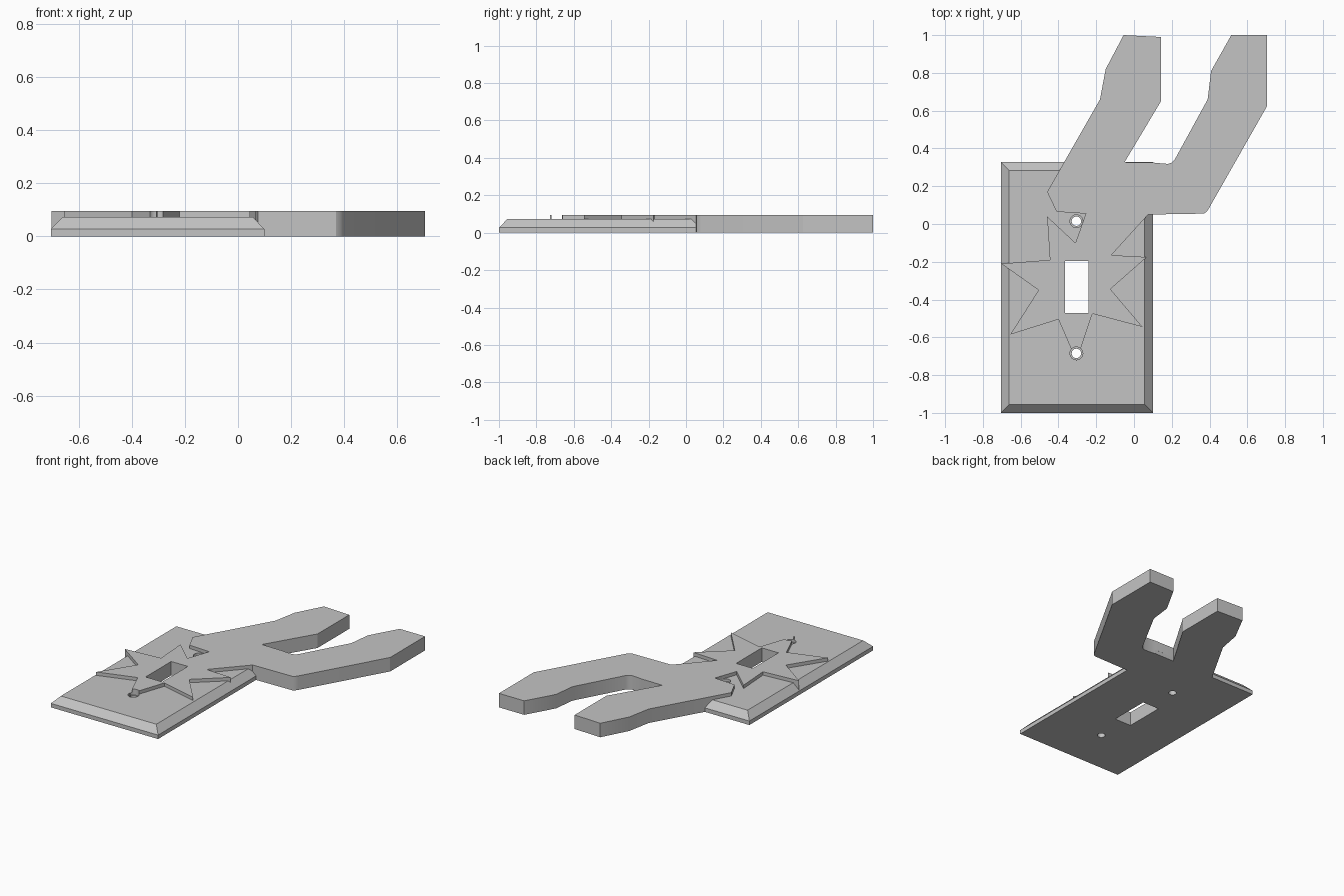
import bpy
import bmesh

old = bpy.data.objects.get("Cube")
if old:
    bpy.data.objects.remove(old, do_unlink=True)

grey = bpy.data.materials.new("light_grey")
grey.use_nodes = True
GREY = (0.55, 0.55, 0.55, 1)
grey.diffuse_color = GREY
grey.node_tree.nodes["Principled BSDF"].inputs["Base Color"].default_value = GREY

THICK = 0.095      # height of the raised figure
PLATE = 0.072      # height of the wall plate
SCREW_X = -0.305
SCREWS_Y = (0.015, -0.685)


def finish(name, bm):
    bmesh.ops.recalc_face_normals(bm, faces=bm.faces)
    mesh = bpy.data.meshes.new(name)
    bm.to_mesh(mesh)
    bm.free()
    mesh.materials.append(grey)
    obj = bpy.data.objects.new(name, mesh)
    bpy.context.collection.objects.link(obj)
    return obj


def prism(name, outline, bottom, top):
    bm = bmesh.new()
    face = bm.faces.new([bm.verts.new((x, y, bottom)) for x, y in outline])
    up = bmesh.ops.extrude_face_region(bm, geom=[face])["geom"]
    for v in up:
        if isinstance(v, bmesh.types.BMVert):
            v.co.z = top
    return finish(name, bm)


def cylinder(name, x, y, radius, bottom, top):
    bm = bmesh.new()
    bmesh.ops.create_cone(bm, cap_ends=True, segments=24, radius1=radius,
                          radius2=radius, depth=top - bottom)
    bmesh.ops.translate(bm, verts=bm.verts, vec=(x, y, (top + bottom) / 2))
    return finish(name, bm)


def rectangle(x0, x1, y0, y1):
    return [(x0, y0), (x1, y0), (x1, y1), (x0, y1)]


# Wall plate: straight rim, then a sloped border up to the flat top
bm = bmesh.new()
rings = []
for inset, z in ((0, 0), (0, 0.027), (0.044, PLATE)):
    corners = rectangle(-0.705 + inset, 0.1 - inset, -1 + inset, 0.327 - inset)
    rings.append([bm.verts.new((x, y, z)) for x, y in corners])
for low, high in zip(rings, rings[1:]):
    for i in range(4):
        j = (i + 1) % 4
        bm.faces.new((low[i], low[j], high[j], high[i]))
bm.faces.new(rings[0])
bm.faces.new(rings[-1])
plate = finish("wall_plate", bm)

# Raised figure: two long legs running into a ragged star
legs = [(0.075, 0.05), (0.37, 0.055), (0.385, 0.065), (0.395, 0.08),
        (0.705, 0.625), (0.705, 1), (0.515, 1), (0.408, 0.81), (0.39, 0.66),
        (0.215, 0.34), (0.2, 0.325), (0.18, 0.318), (0.1, 0.325),
        (-0.05, 0.327), (0.143, 0.65), (0.143, 0.99), (-0.055, 1),
        (-0.15, 0.82), (-0.18, 0.66), (-0.46, 0.17), (-0.41, 0.065)]
star = [(-0.255, 0.055), (-0.31, -0.1), (-0.46, 0.04), (-0.445, -0.19),
        (-0.703, -0.21), (-0.505, -0.35), (-0.655, -0.585), (-0.4, -0.505),
        (SCREW_X, -0.726), (-0.22, -0.475), (0.045, -0.545),
        (-0.125, -0.345), (0.068, -0.175), (-0.12, -0.165)]
figure = prism("raised_figure", legs + star, 0, THICK)

# Switch slot, screw holes and their counterbores
cutters = [prism("slot_cutter", rectangle(-0.365, -0.24, -0.47, -0.195), -0.1, 0.2)]
for y in SCREWS_Y:
    cutters.append(cylinder("screw_cutter", SCREW_X, y, 0.025, -0.1, 0.2))
    cutters.append(cylinder("counterbore_cutter", SCREW_X, y, 0.034, 0.055, 0.2))

for part in (plate, figure):
    bpy.ops.object.select_all(action="DESELECT")
    part.select_set(True)
    bpy.context.view_layer.objects.active = part
    for cutter in cutters:
        cutter.hide_render = True
        mod = part.modifiers.new("cut", "BOOLEAN")
        mod.operation = "DIFFERENCE"
        mod.solver = "EXACT"
        mod.object = cutter
        bpy.ops.object.modifier_apply(modifier=mod.name)
    bpy.ops.object.shade_smooth_by_angle(angle=0.5)

for cutter in cutters:
    bpy.data.objects.remove(cutter, do_unlink=True)
